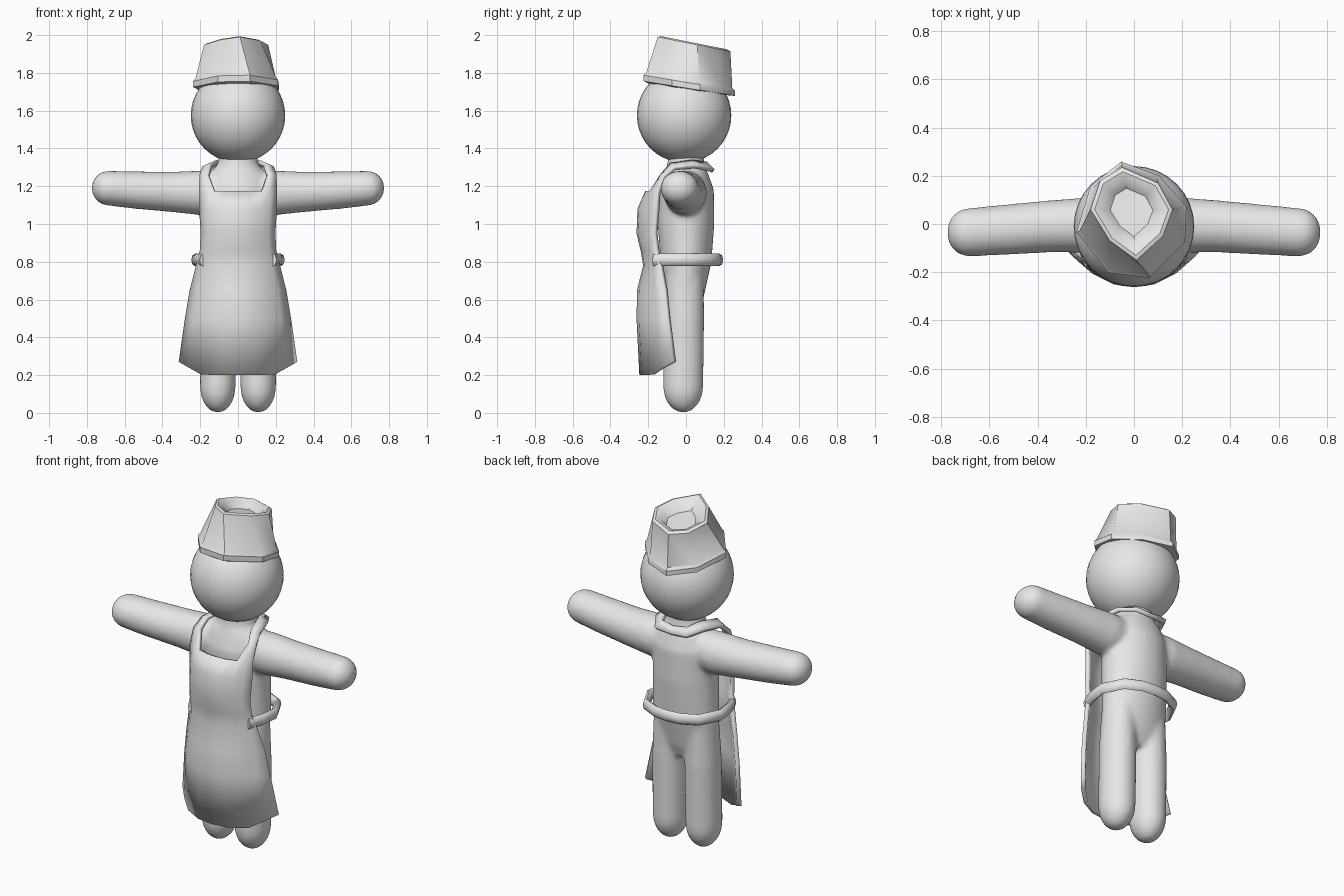
import bpy, bmesh, math
from mathutils import Vector

if "Cube" in bpy.data.objects:
    bpy.data.objects.remove(bpy.data.objects["Cube"])

grey = bpy.data.materials.new("plain_grey")
grey.diffuse_color = (0.8, 0.8, 0.8, 1)
grey.use_nodes = True
grey.node_tree.nodes["Principled BSDF"].inputs["Base Color"].default_value = grey.diffuse_color


def finish(name, bm, angle=40):
    """Turn a bmesh into a named, smooth shaded object."""
    bmesh.ops.recalc_face_normals(bm, faces=bm.faces)
    me = bpy.data.meshes.new(name)
    bm.to_mesh(me)
    bm.free()
    for p in me.polygons:
        p.use_smooth = True
    me.set_sharp_from_angle(angle=math.radians(angle))
    me.materials.append(grey)
    ob = bpy.data.objects.new(name, me)
    bpy.context.collection.objects.link(ob)
    return ob


def bridge(bm, rings):
    """Skin closed vertex rings and cap both ends."""
    for a, b in zip(rings, rings[1:]):
        n = len(a)
        for i in range(n):
            bm.faces.new((a[i], a[(i + 1) % n], b[(i + 1) % n], b[i]))
    bm.faces.new(rings[0][::-1])
    bm.faces.new(rings[-1])


def sweep(bm, pts, up, n=24):
    """Elliptical tube; each point is (x, y, z, side radius, up radius)."""
    rings = []
    for i, p in enumerate(pts):
        c = Vector(p[:3])
        t = Vector(pts[min(i + 1, len(pts) - 1)][:3]) - Vector(pts[max(i - 1, 0)][:3])
        side = t.normalized().cross(Vector(up)).normalized()
        top = side.cross(t.normalized())
        rings.append([bm.verts.new(c + side * p[3] * math.cos(2 * math.pi * k / n)
                                   + top * p[4] * math.sin(2 * math.pi * k / n))
                      for k in range(n)])
    bridge(bm, rings)


def dome(p, direction, length):
    """Extra points that round off the end of a tube."""
    out = []
    for k in range(1, 6):
        a = math.radians(k * 17)
        c = Vector(p[:3]) + Vector(direction) * length * math.sin(a)
        out.append((*c, p[3] * math.cos(a), p[4] * math.cos(a)))
    return out


# Body: torso, neck, arms and legs fused into one soft skin
bm = bmesh.new()
torso = [(.52, .15, -.01, .07), (.6, .195, -.01, .10), (.8, .195, 0, .135),
         (1.0, .19, 0, .15), (1.18, .19, 0, .148), (1.26, .165, 0, .12),
         (1.31, .11, 0, .10), (1.39, .1, 0, .09)]
sweep(bm, [(0, cy, z, rx, ry) for z, rx, cy, ry in torso], (0, 1, 0), 32)
for s in (-1, 1):
    arm = [(.05, 0, 1.17, .1, .11), (.2, -.005, 1.165, .115, .118),
           (.35, -.01, 1.17, .108, .107), (.55, -.025, 1.18, .104, .099),
           (.69, -.035, 1.19, .1, .092)]
    arm = [(s * p[0], *p[1:]) for p in arm]
    sweep(bm, arm + dome(arm[-1], (s, 0, 0), .085), (0, 0, 1))
    leg = [(s * .1, -.005, .72, .09, .1), (s * .105, -.01, .5, .096, .107),
           (s * .107, -.015, .14, .095, .107)]
    sweep(bm, leg + dome(leg[-1], (0, 0, -1), .14), (0, 1, 0))
body = finish("body", bm, 180)
remesh = body.modifiers.new("fuse", 'REMESH')
remesh.mode = 'VOXEL'
remesh.voxel_size = .012
remesh.use_smooth_shade = True
smooth = body.modifiers.new("soften", 'SMOOTH')
smooth.factor = .5
smooth.iterations = 12

# Head
bm = bmesh.new()
bmesh.ops.create_uvsphere(bm, u_segments=32, v_segments=20, radius=.25)
bmesh.ops.translate(bm, verts=bm.verts, vec=(0, -.01, 1.575))
finish("head", bm, 180)

# Hat: uneven eight-sided crown with a band and a sunken top
base = [(-.05, .245), (.10, .19), (.205, .07), (.20, -.07),
        (.06, -.21), (-.10, -.19), (-.225, -.03), (-.17, .15)]
rim = [(-.05, .235), (.10, .17), (.16, .06), (.12, -.05),
       (.01, -.15), (-.10, -.07), (-.18, .06), (-.14, .18)]
bm = bmesh.new()


def hat_ring(plan, scale, z0, slope):
    cx = sum(p[0] for p in plan) / 8
    cy = sum(p[1] for p in plan) / 8
    ring = []
    for x, y in plan:
        x, y = cx + (x - cx) * scale, cy + (y - cy) * scale
        ring.append(bm.verts.new((x, y, z0 - slope * y)))
    return ring


bridge(bm, [hat_ring(base, .97, 1.715, .15), hat_ring(base, 1.06, 1.72, .16),
            hat_ring(base, 1.06, 1.75, .17), hat_ring(base, 1.0, 1.765, .18),
            hat_ring(rim, 1.0, 1.96, .2), hat_ring(rim, .9, 1.968, .2),
            hat_ring(rim, .72, 1.955, .2), hat_ring(rim, .52, 1.92, .2)])
finish("hat", bm, 38)

# Apron: curved skirt and bib, with straps meeting behind the neck
bm = bmesh.new()
cols = (-1, -.82, -.62, -.3, 0, .3, .62, .82, 1)
rows = [(.2, .305, -.235, -.06), (.5, .272, -.25, -.09), (.65, .247, -.247, -.105),
        (.78, .215, -.215, -.13), (.86, .195, -.228, -.15), (.95, .19, -.25, -.16),
        (1.08, .198, -.245, -.15), (1.17, .2, -.205, -.145)]
grid = []
for r, (z, w, yf, ye) in enumerate(rows):
    line = []
    for u in cols:
        lift = .07 * max(0, (abs(u) - .6) / .4) if r == 0 else 0
        line.append(bm.verts.new((w * u, yf + (ye - yf) * abs(u) ** 2.2, z + lift)))
    grid.append(line)
for a, b in zip(grid, grid[1:]):
    for i in range(len(cols) - 1):
        bm.faces.new((a[i], a[i + 1], b[i + 1], b[i]))
strap = [((.155, -.125, 1.26), (.20, -.115, 1.25)),
         ((.14, -.08, 1.315), (.185, -.06, 1.295)),
         ((.105, .03, 1.33), (.155, .05, 1.305)),
         ((.08, .105, 1.32), (.10, .14, 1.285))]
back = [bm.verts.new((0, .11, 1.31)), bm.verts.new((0, .145, 1.28))]
for s in (-1, 1):
    top = grid[-1]
    inner, middle, outer = (top[6], top[7], top[8]) if s > 0 else (top[2], top[1], top[0])
    pair = None
    for p, q in strap:
        new = [bm.verts.new((s * p[0], *p[1:])), bm.verts.new((s * q[0], *q[1:]))]
        if pair is None:
            bm.faces.new((inner, middle, outer, new[1], new[0]))
        else:
            bm.faces.new((pair[0], pair[1], new[1], new[0]))
        pair = new
    bm.faces.new((pair[0], pair[1], back[1], back[0]))
apron = finish("apron", bm, 45)
thick = apron.modifiers.new("cloth", 'SOLIDIFY')
thick.thickness = .024
thick.offset = 0

# Waist tie running around the back
bm = bmesh.new()
half = [(.185, -.17), (.215, -.09), (.228, .01), (.17, .125), (.08, .168)]
path = half + [(0, .177)] + [(-x, y) for x, y in half[::-1]]
sweep(bm, [(x, y, .81, .02, .033) for x, y in path], (0, 0, 1), 8)
finish("waist_tie", bm, 50)
